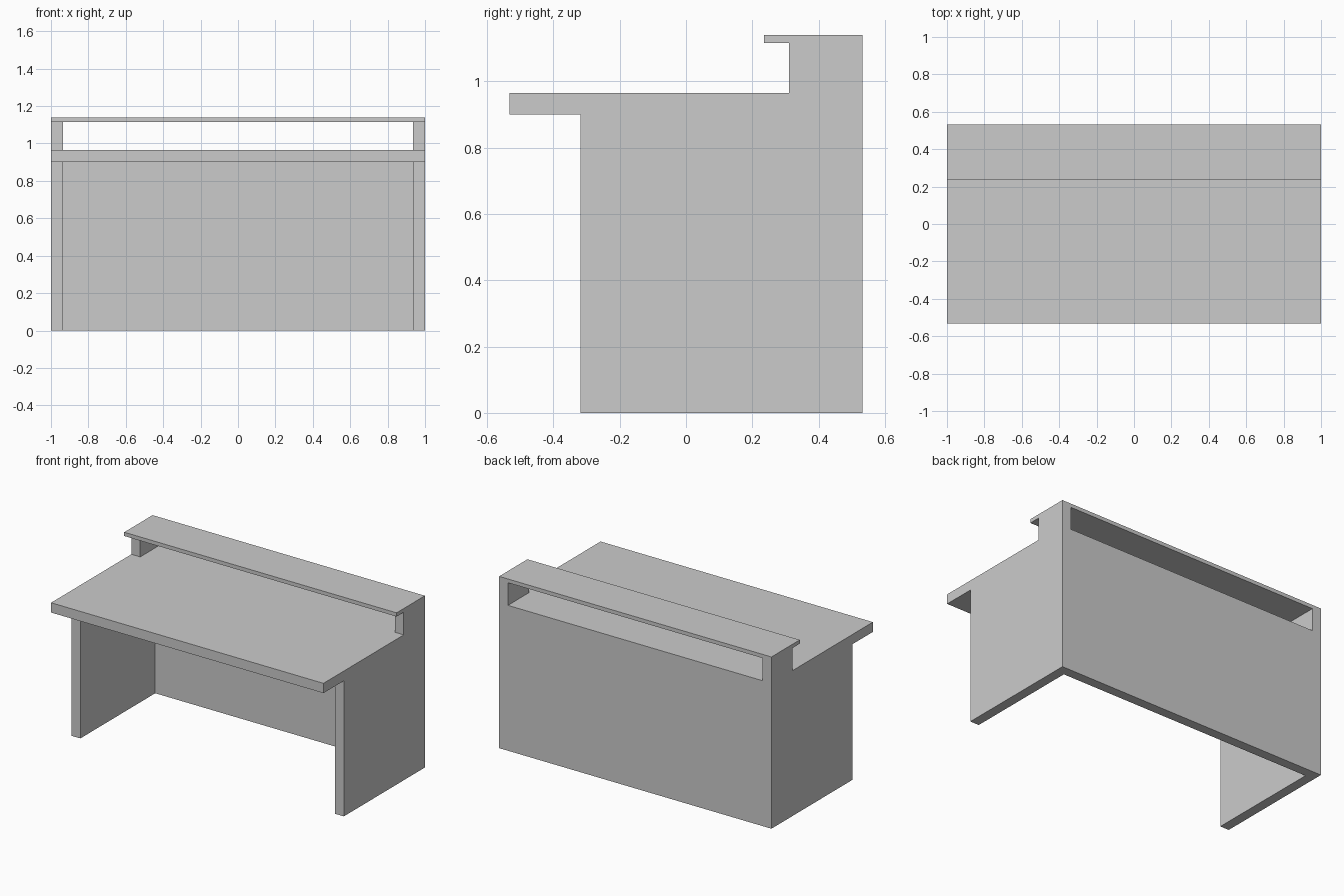
import bpy
import bmesh

if "Cube" in bpy.data.objects:
    bpy.data.objects.remove(bpy.data.objects["Cube"])

FRONT, BACK = -0.532, 0.532      # overall depth
PANEL = 0.065                    # board thickness
TOP_LOW, TOP_HIGH = 0.90, 0.965  # worktop underside and surface
SHELF_LOW, SHELF_HIGH = 1.115, 1.14


def extrude_profile(name, profile, x0, x1):
    """Extrude a (y, z) outline along x."""
    bm = bmesh.new()
    face = bm.faces.new([bm.verts.new((x0, y, z)) for y, z in profile])
    result = bmesh.ops.extrude_face_region(bm, geom=[face])
    verts = [g for g in result["geom"] if isinstance(g, bmesh.types.BMVert)]
    bmesh.ops.translate(bm, verts=verts, vec=(x1 - x0, 0, 0))
    bmesh.ops.recalc_face_normals(bm, faces=bm.faces)
    mesh = bpy.data.meshes.new(name)
    bm.to_mesh(mesh)
    bm.free()
    obj = bpy.data.objects.new(name, mesh)
    bpy.context.collection.objects.link(obj)
    return obj


def board(name, x, y, z):
    """Rectangular board from (min, max) ranges."""
    return extrude_profile(
        name, [(y[0], z[0]), (y[1], z[0]), (y[1], z[1]), (y[0], z[1])], *x)


# Side panels: leg and riser in one outline, notched around the worktop
inner_back = BACK - PANEL
side_outline = [
    (-0.318, 0), (BACK, 0), (BACK, SHELF_LOW), (0.31, SHELF_LOW),
    (0.31, TOP_HIGH), (inner_back, TOP_HIGH), (inner_back, TOP_LOW),
    (-0.318, TOP_LOW),
]
sides = extrude_profile("side_panels", side_outline, 1 - PANEL, 1)
mirror = sides.modifiers.new("mirror", 'MIRROR')
mirror.use_axis = (True, False, False)

# Back panel between the sides
board("back_panel", (-1 + PANEL, 1 - PANEL), (inner_back, BACK), (0, TOP_HIGH))

# Worktop overhanging the front
board("worktop", (-1, 1), (FRONT, inner_back), (TOP_LOW, TOP_HIGH))

# Raised shelf across the risers
board("raised_shelf", (-1, 1), (0.235, BACK), (SHELF_LOW, SHELF_HIGH))
